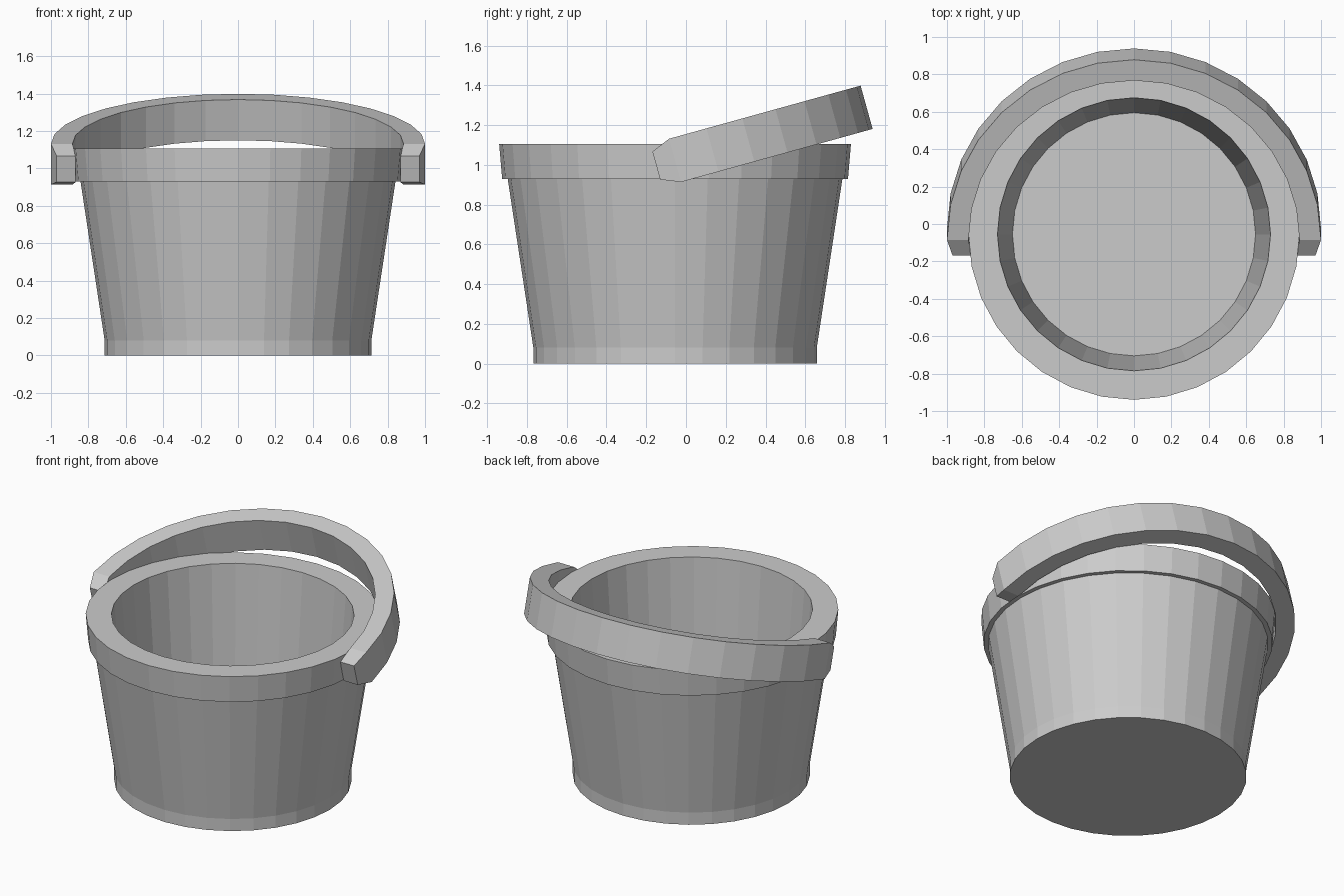
import bpy, bmesh
from math import sin, cos, pi, radians
from mathutils import Matrix

if "Cube" in bpy.data.objects:
    bpy.data.objects.remove(bpy.data.objects["Cube"])

CY = -0.055   # bucket axis sits slightly to the front
SIDES = 32


def finish(name, bm):
    bmesh.ops.recalc_face_normals(bm, faces=bm.faces)
    me = bpy.data.meshes.new(name)
    bm.to_mesh(me)
    bm.free()
    ob = bpy.data.objects.new(name, me)
    bpy.context.collection.objects.link(ob)
    return ob


def lathe(name, profile):
    """Closed surface from a (radius, z) profile, capped at both ends."""
    bm = bmesh.new()
    rings = [[bm.verts.new((r * cos(2 * pi * i / SIDES), CY + r * sin(2 * pi * i / SIDES), z))
              for i in range(SIDES)] for r, z in profile]
    for a, b in zip(rings, rings[1:]):
        for i in range(SIDES):
            j = (i + 1) % SIDES
            bm.faces.new((a[i], a[j], b[j], b[i]))
    bm.faces.new(rings[0])
    bm.faces.new(rings[-1])
    return finish(name, bm)


# Bucket: foot band, flared wall, stepped rim, hollow inside down to the floor
lathe("bucket", [(0.713, 0), (0.713, 0.08), (0.842, 0.93), (0.87, 0.93),
                 (0.885, 1.105), (0.73, 1.105), (0.65, 0.08)])

# Handle: half-round band with narrowed ends, tilted towards the back
STEPS = 16
sections = [(0.97, 0.868, -0.098, -0.098, 0.073)]   # outer x, inner x, outer y, inner y, half height
for i in range(STEPS + 1):
    c, s = cos(pi * i / STEPS), sin(pi * i / STEPS)
    sections.append((c, 0.885 * c, s, 0.885 * s, 0.113))
sections.append((-0.97, -0.868, -0.098, -0.098, 0.073))

bm = bmesh.new()
loops = [[bm.verts.new(p) for p in ((xo, yo, -h), (xo, yo, h), (xi, yi, h), (xi, yi, -h))]
         for xo, xi, yo, yi, h in sections]
for a, b in zip(loops, loops[1:]):
    for k in range(4):
        n = (k + 1) % 4
        bm.faces.new((a[k], a[n], b[n], b[k]))
bm.faces.new(loops[0])
bm.faces.new(loops[-1])
bm.transform(Matrix.Translation((0, CY, 1.0225)) @ Matrix.Rotation(radians(15.5), 4, 'X'))
finish("handle", bm)
